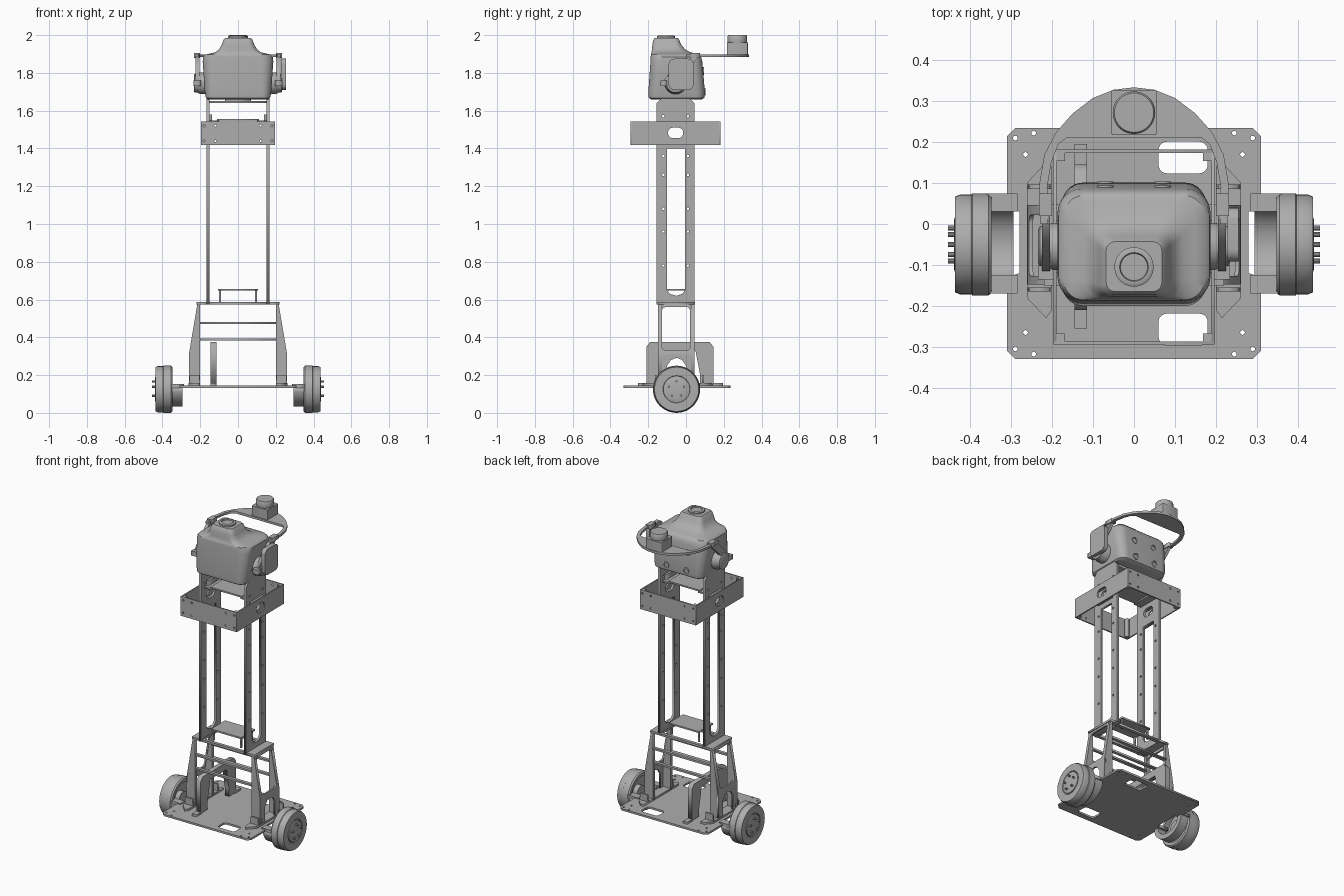
import bpy, bmesh, math
from mathutils import Matrix, Vector

cube = bpy.data.objects.get("Cube")
if cube:
    bpy.data.objects.remove(cube, do_unlink=True)

grey = bpy.data.materials.new("machined_grey")
grey.use_nodes = True
colour = (0.42, 0.42, 0.42, 1)
grey.diffuse_color = colour
grey.node_tree.nodes["Principled BSDF"].inputs["Base Color"].default_value = colour

AXES = {"xy": Matrix.Identity(4),
        "xz": Matrix(((1, 0, 0, 0), (0, 0, -1, 0), (0, 1, 0, 0), (0, 0, 0, 1))),
        "yz": Matrix(((0, 0, 1, 0), (1, 0, 0, 0), (0, 1, 0, 0), (0, 0, 0, 1)))}


def add(name, mesh, mirror=False, smooth=False):
    ob = bpy.data.objects.new(name, mesh)
    bpy.context.collection.objects.link(ob)
    mesh.materials.clear()
    mesh.materials.append(grey)
    if mirror:
        ob.modifiers.new("mirror", "MIRROR").use_clip = False
    if smooth:
        bpy.ops.object.select_all(action="DESELECT")
        ob.select_set(True)
        bpy.context.view_layer.objects.active = ob
        bpy.ops.object.shade_smooth_by_angle(angle=math.radians(35))
    return ob


def rr(u0, u1, v0, v1, r, n=5):
    """Rounded rectangle outline."""
    pts = []
    corners = ((u1 - r, v1 - r), (u0 + r, v1 - r), (u0 + r, v0 + r), (u1 - r, v0 + r))
    for k, (cu, cv) in enumerate(corners):
        for i in range(n + 1):
            a = math.pi / 2 * (k + i / n)
            pts.append((cu + r * math.cos(a), cv + r * math.sin(a)))
    return pts


def dot(u, v, r):
    return rr(u - r, u + r, v - r, v + r, r * 0.99, 2)


def plate(name, plane, lo, hi, outline, holes=(), mirror=False, shear=None):
    """Flat sheet with cut-outs, from lo to hi along the plane's normal."""
    cu = bpy.data.curves.new(name, "CURVE")
    cu.dimensions, cu.fill_mode, cu.extrude = "2D", "BOTH", (hi - lo) / 2
    for loop in (outline, *holes):
        sp = cu.splines.new("POLY")
        sp.points.add(len(loop) - 1)
        for p, (u, v) in zip(sp.points, loop):
            p.co = (u, v, 0, 1)
        sp.use_cyclic_u = True
    tmp = bpy.data.objects.new(name, cu)
    bpy.context.collection.objects.link(tmp)
    deps = bpy.context.evaluated_depsgraph_get()
    mesh = bpy.data.meshes.new_from_object(tmp.evaluated_get(deps))
    bpy.data.objects.remove(tmp, do_unlink=True)
    mesh.transform(AXES[plane])
    mid = (lo + hi) / 2
    mesh.transform(Matrix.Translation({"xy": (0, 0, mid), "xz": (0, mid, 0), "yz": (mid, 0, 0)}[plane]))
    if shear:
        for v in mesh.vertices:
            v.co.x += shear(v.co.z)
    return add(name, mesh, mirror)


def box(name, x0, x1, y0, y1, z0, z1, mirror=False):
    return plate(name, "xy", z0, z1, [(x0, y0), (x1, y0), (x1, y1), (x0, y1)], (), mirror)


def loft(name, rings, mirror=False, smooth=True):
    """Skin closed rings of equal length and cap both ends."""
    bm = bmesh.new()
    loops = [[bm.verts.new(p) for p in ring] for ring in rings]
    n = len(loops[0])
    for a, b in zip(loops, loops[1:]):
        for i in range(n):
            bm.faces.new((a[i], a[(i + 1) % n], b[(i + 1) % n], b[i]))
    bm.faces.new(loops[0][::-1])
    bm.faces.new(loops[-1])
    bmesh.ops.recalc_face_normals(bm, faces=bm.faces)
    mesh = bpy.data.meshes.new(name)
    bm.to_mesh(mesh)
    bm.free()
    return add(name, mesh, mirror, smooth)


def lathe(name, axis, centre, profile, mirror=False, seg=40):
    """Turned part: profile of (radius, offset along axis)."""
    c, rot = Vector(centre), AXES[{"x": "yz", "y": "xz", "z": "xy"}[axis]].to_3x3()
    rings = [[c + rot @ Vector((r * math.cos(t * math.tau / seg), r * math.sin(t * math.tau / seg), h))
              for t in range(seg)] for r, h in profile]
    return loft(name, rings, mirror)


# Base plate with handle slots, side notches and screw holes
base = [(-.29, -.33), (.29, -.33), (.31, -.31), (.31, -.13), (.28, -.12), (.28, .03), (.31, .04), (.31, .215),
        (.29, .235), (-.29, .235), (-.31, .215), (-.31, .04), (-.28, .03), (-.28, -.12), (-.31, -.13), (-.31, -.31)]
slots = [rr(.06, .18, y, y + .077, .02) for y in (-.296, .124)]
screws = [dot(s * x, y, .006) for s in (1, -1) for x, y in ((.29, .21), (.245, .222), (.29, -.305), (.245, -.318),
                                                           (.265, .17), (.265, -.265))]
plate("base_plate", "xy", .133, .145, base, slots + screws)

# Wheels, hub faces, bolts and motor brackets
CY, CZ = -.05, .125
lathe("wheel", "x", (0, CY, CZ), [(.03, .38), (.1, .38), (.1, .348), (.118, .348), (.125, .356), (.125, .395),
      (.122, .397), (.122, .425), (.117, .437), (.072, .437), (.07, .432), (.03, .432)], True, 48)
lathe("hub_face", "x", (0, CY, CZ), [(.066, .43), (.066, .438), (.06, .44), (.01, .44)], True)
for i in range(5):
    a = math.tau * i / 5 + math.pi / 2
    lathe("hub_bolt", "x", (0, CY + .042 * math.cos(a), CZ + .042 * math.sin(a)),
          [(.006, .435), (.006, .455)], True, 10)
arc = [(math.cos(math.pi * i / 16), -math.sin(math.pi * i / 16)) for i in range(17)]
plate("motor_bracket", "yz", .295, .352, [(CY + .12 * c, .133 + .1 * s) for c, s in arc] +
      [(CY + .088 * c, .133 + .07 * s) for c, s in reversed(arc)], (), True)
lathe("motor_core", "x", (0, CY, CZ), [(.04, .35), (.04, .385)], True)
for y in (-.17, .03):
    box("bracket_tab", .285, .36, y, y + .045, .133, .152, True)

# Feet and tapered side legs
plate("leg_foot", "xy", .145, .157, [(.2, -.21), (.215, -.23), (.262, -.18), (.262, .1), (.225, .14), (.2, .14)], (), True)
for y in (-.148, .026):
    plate("leg_flange", "xz", y, y + .02, [(.2, .15), (.26, .15), (.26, .31), (.214, .585), (.2, .585)], (), True)
arch = [(-.1, .15), (-.1, .25), (-.08, .28), (-.05, .292), (-.02, .28), (0, .25), (0, .15)]
plate("leg_lower_skin", "yz", .25, .26, [(-.148, .31), (-.148, .15)] + arch + [(.046, .15), (.046, .31)], (), True)
plate("leg_upper_skin", "yz", .25, .26, rr(-.148, .046, .31, .585, .001, 1), [rr(-.127, .022, .33, .56, .02)],
      True, lambda z: -.046 * (z - .31) / .275)
for y in (-.205, .046):
    plate("leg_gusset", "xz", y + .04, y + .05, [(.2, .15), (.26, .15), (.255, .2), (.205, .2)], (), True)
box("leg_cap", .15, .22, -.15, .048, .575, .588, True)

# Cross bars between the legs
for y in (-.148, .026):
    for z, h in ((.573, .014), (.47, .012), (.382, .012)):
        box("cross_bar", -.205, .205, y, y + .02, z, z + h)

# Arched inner bracket standing on the base
plate("inner_arch", "yz", -.145, -.115, [(-.21, .15), (-.21, .35), (-.19, .375), (.125, .375), (.145, .35), (.145, .15),
      (.075, .15), (.075, .2), (.05, .33), (-.115, .33), (-.14, .2), (-.14, .15)])
for y in (-.255, .135):
    box("arch_foot", -.145, -.115, y, y + .06, .145, .158)

# Small raised shelf
box("shelf", -.105, .105, -.12, .02, .647, .657)
for y in (-.11, .0):
    box("shelf_post", .09, .1, y, y + .01, .585, .65, True)

# Tall side columns with long windows
col = [(-.155, .575), (.045, .575), (.045, 1.64), (.02, 1.665), (-.13, 1.665), (-.155, 1.64)]
window = [(-.1, 1.4), (-.1, .65), (-.085, .63), (-.052, .62), (-.02, .63), (-.005, .65), (-.005, 1.4)]
ports = [rr(-.095, -.015, 1.455, 1.51, .025)] + [dot(y, z, .007) for y in (-.12, .01)
                                               for z in (.78, .96, 1.08, 1.26, 1.36, 1.57)]
plate("column", "yz", .152, .166, col, [window] + ports, True)

# Open rectangular collar
collar_holes = [dot(s * x, z, .006) for s in (1, -1) for x in (.12, .18) for z in (1.44, 1.52)]
for y in (-.295, .174):
    plate("collar_end", "xz", y, y + .008, rr(-.197, .197, 1.418, 1.542, .001, 1), collar_holes)
plate("collar_side", "yz", .189, .197, rr(-.295, .182, 1.418, 1.542, .001, 1), [rr(-.095, -.015, 1.455, 1.51, .025)], True)
for y in (-.287, .154):
    box("collar_corner", .169, .189, y, y + .02, 1.42, 1.54, True)
for z in (1.43, 1.52):
    box("collar_spacer", .165, .19, -.12, .01, z, z + .012, True)

# Mounting shelf and neck below the head
box("neck_shelf", -.11, .11, -.12, .02, 1.547, 1.557)
box("neck_tab", .1, .155, -.12, .02, 1.538, 1.548, True)
box("neck_lug", .138, .152, -.1, 0, 1.54, 1.58, True)
box("neck_plate", -.155, .155, -.13, .03, 1.64, 1.652)
box("neck_block", -.07, .07, -.11, .01, 1.65, 1.67)

# Head shell: stacked rounded sections (z, half width, front, back, corner)
sections = [(1.66, .16, -.185, .085, .04), (1.668, .17, -.197, .097, .045), (1.69, .175, -.2, .101, .05),
            (1.86, .187, -.188, .086, .06), (1.885, .184, -.187, .08, .06), (1.897, .172, -.186, .07, .05),
            (1.902, .15, -.184, .052, .05), (1.91, .12, -.182, .02, .045), (1.925, .1, -.18, -.005, .04),
            (1.95, .086, -.178, -.026, .03), (1.975, .077, -.173, -.036, .025), (1.985, .068, -.165, -.043, .022)]
loft("head_shell", [[(u, v, z) for u, v in rr(-w, w, y0, y1, r, 7)] for z, w, y0, y1, r in sections])
lathe("top_lens", "z", (0, -.105, 0), [(.048, 1.98), (.048, 1.994), (.043, 1.997), (.035, 1.997), (.033, 1.99), (.008, 1.99)])
for z in (1.7, 1.81):
    lathe("rear_port", "y", (.07, .101 - (z - 1.69) * .09, z), [(.02, .01), (.02, -.004), (.014, -.004), (.012, .002)], True, 20)

# Pivot pods and slanted arms carrying the hoop
lathe("pivot_pod", "x", (0, -.055, 1.745), [(.058, .165), (.058, .2), (.05, .215), (.05, .23), (.042, .234)], True)
plate("side_motor", "yz", .228, .255, rr(-.092, .04, 1.71, 1.875, .03))
plate("hoop_arm", "yz", .205, .225, [(-.115, 1.765), (-.09, 1.735), (-.06, 1.76), (.07, 1.885), (.07, 1.897), (.015, 1.897)], (), True)
box("arm_clamp", .195, .235, -.135, -.1, 1.73, 1.76, True)
box("hoop_clamp", .2, .232, .02, .075, 1.88, 1.905, True)

# Horseshoe hoop behind the head
outer = [(.228, .0), (.231, .1), (.219, .17), (.19, .225), (.15, .27), (.1, .308), (.05, .328)]
inner = [(.21, .0), (.212, .09), (.202, .15), (.185, .195), (.165, .21)]
flip = lambda pts: [(-x, y) for x, y in reversed(pts)]
plate("hoop", "xy", 1.884, 1.898, outer + [(0, .334)] + flip(outer) + [(-x, y) for x, y in inner] + inner[::-1])

# Rear sensor on the hoop
plate("sensor_base", "xy", 1.898, 1.96, rr(-.055, .055, .217, .327, .004, 2))
lathe("sensor_drum", "z", (0, .272, 0), [(.05, 1.955), (.052, 1.965), (.052, 1.994), (.048, 2.0)])
